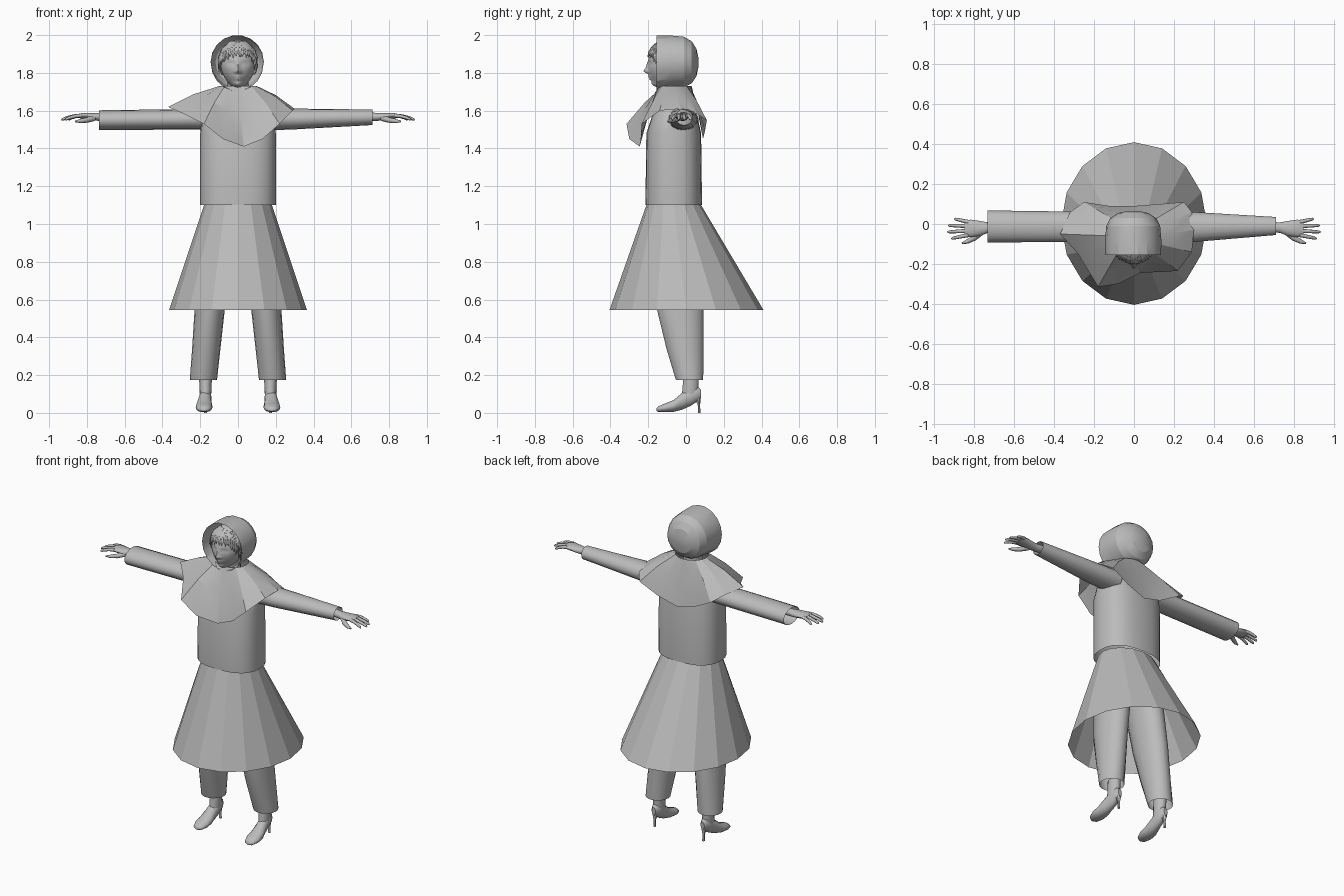
import bpy, bmesh, math, random
from mathutils import Vector as V

if "Cube" in bpy.data.objects:
    bpy.data.objects.remove(bpy.data.objects["Cube"])

grey = bpy.data.materials.new("plain grey")
grey.use_nodes = True
grey.diffuse_color = (0.5, 0.5, 0.5, 1)
grey.node_tree.nodes["Principled BSDF"].inputs["Base Color"].default_value = (0.5, 0.5, 0.5, 1)
random.seed(4)


def finish(name, bm, smooth=35, outward=True):
    if outward:
        bmesh.ops.recalc_face_normals(bm, faces=bm.faces)
    mesh = bpy.data.meshes.new(name)
    bm.to_mesh(mesh)
    bm.free()
    mesh.materials.append(grey)
    ob = bpy.data.objects.new(name, mesh)
    bpy.context.collection.objects.link(ob)
    if smooth:
        bpy.ops.object.select_all(action='DESELECT')
        ob.select_set(True)
        bpy.context.view_layer.objects.active = ob
        bpy.ops.object.shade_smooth_by_angle(angle=math.radians(smooth))
    return ob


def ring(center, u, v, n, power=2):
    """Superellipse of points around center; u and v are its half axes."""
    pts = []
    for i in range(n):
        t = 2 * math.pi * i / n
        c, s = math.cos(t), math.sin(t)
        c, s = (math.copysign(abs(k) ** (2 / power), k) for k in (c, s))
        pts.append(V(center) + V(u) * c + V(v) * s)
    return pts


def add_loft(bm, rings, caps=(False, False)):
    rows = [[bm.verts.new(p) for p in r] for r in rings]
    n = len(rows[0])
    for a, b in zip(rows, rows[1:]):
        for i in range(n):
            j = (i + 1) % n
            bm.faces.new((a[i], a[j], b[j], b[i]))
    for row, cap in zip((rows[0], rows[-1]), caps):
        if cap:
            bm.faces.new(row)


def loft(name, rings, caps=(False, False), smooth=35):
    bm = bmesh.new()
    add_loft(bm, rings, caps)
    return finish(name, bm, smooth)


def upright(x, y0, y1, z, rx, n=16, power=2):
    """Level ring spanning y0 to y1 in depth."""
    return ring((x, (y0 + y1) / 2, z), (rx, 0, 0), (0, (y1 - y0) / 2, 0), n, power)


def across(x, y, z, ry, rz, n=16):
    """Ring facing along x."""
    return ring((x, y, z), (0, ry, 0), (0, 0, rz), n)


def facing(x, y, z, rx, rz, n=16):
    """Ring facing along y."""
    return ring((x, y, z), (rx, 0, 0), (0, 0, rz), n)


def add_tube(bm, points, radii, n=8, flat=1.0):
    """Tapered closed tube along points, flattened across its second axis."""
    rings = []
    for i, p in enumerate(points):
        d = (points[min(i + 1, len(points) - 1)] - points[max(i - 1, 0)]).normalized()
        u = d.cross(V((0, 0, 1)))
        u = u.normalized() if u.length > 0.01 else V((1, 0, 0))
        w = u.cross(d)
        rings.append(ring(p, u * radii[i], w * radii[i] * flat, n))
    add_loft(bm, rings, (True, True))


# Skirt: open faceted cone
loft("skirt", [upright(0, -0.21, 0.08, 1.1, 0.18), upright(0, -0.405, 0.41, 0.545, 0.365)], smooth=0)

# Tunic body with shoulders tucked under the cape
loft("tunic", [upright(0, -0.215, 0.085, 1.1, 0.2, 24, 2.5),
               upright(0, -0.21, 0.08, 1.48, 0.2, 24, 2.5),
               upright(0, -0.18, 0.06, 1.57, 0.19, 24, 2.4),
               upright(0, -0.14, 0.02, 1.65, 0.11, 24)], (False, True))

# Shoulder cape with an uneven, draped hem
hem = [(0.30, -0.03, 1.61), (0.29, 0.06, 1.58), (0.25, 0.11, 1.55), (0.13, 0.10, 1.49),
       (0, 0.09, 1.45), (-0.12, 0.09, 1.48), (-0.25, 0.11, 1.55), (-0.32, 0.06, 1.6),
       (-0.37, -0.05, 1.62), (-0.28, -0.15, 1.58), (-0.18, -0.315, 1.53), (-0.08, -0.3, 1.45),
       (0.03, -0.245, 1.41), (0.13, -0.24, 1.45), (0.22, -0.235, 1.53), (0.29, -0.14, 1.6)]
neck_edge = upright(0, -0.15, 0.03, 1.73, 0.1)
drape = [a.lerp(V(b), 0.5) + V((0, 0, 0.012)) for a, b in zip(neck_edge, hem)]
loft("cape", [neck_edge, drape, hem], smooth=20)

# Hood: open in front, rounded behind
loft("hood", [facing(-0.004, *r, 18) for r in (
    (-0.155, 1.852, 0.14, 0.148), (-0.08, 1.858, 0.141, 0.142), (-0.01, 1.858, 0.135, 0.135),
    (0.03, 1.856, 0.115, 0.113), (0.055, 1.855, 0.075, 0.075), (0.066, 1.855, 0.025, 0.025))],
    (False, True), smooth=20)

# Head: sphere shaped into a face
bm = bmesh.new()
bmesh.ops.create_uvsphere(bm, u_segments=64, v_segments=48, radius=1)


def bump(x, z, cx, cz, sx, sz):
    return math.exp(-((x - cx) / sx) ** 2 - ((z - cz) / sz) ** 2)


for v in bm.verts:
    x, y, z = v.co
    jaw = 1 - 0.25 * max(0, -z) ** 1.5
    px, pz = x * 0.092 * jaw, z * 0.127
    py = y * 0.1 - 0.1
    if y < 0:
        ax = abs(px)
        py -= 0.024 * bump(ax, pz, 0, -0.033, 0.013, 0.013)      # nose tip
        py -= 0.011 * bump(ax, pz, 0, -0.008, 0.009, 0.025)      # nose bridge
        py -= 0.009 * bump(ax, pz, 0.013, -0.038, 0.008, 0.008)  # nostrils
        py += 0.010 * bump(ax, pz, 0.036, 0.006, 0.02, 0.011)    # eye sockets
        py -= 0.008 * bump(ax, pz, 0.036, 0.004, 0.012, 0.006)   # eyelids
        py -= 0.014 * bump(ax, pz, 0, -0.061, 0.022, 0.006)      # upper lip
        py -= 0.014 * bump(ax, pz, 0, -0.075, 0.018, 0.006)      # lower lip
        py -= 0.022 * bump(ax, pz, 0, -0.106, 0.028, 0.02)       # chin
    v.co = (px, py, 1.842 + pz)
finish("head", bm, 60)

# Hair: cap trimmed around the face, with loose fringe locks
bm = bmesh.new()
bmesh.ops.create_uvsphere(bm, u_segments=32, v_segments=24, radius=1)
for v in bm.verts:
    v.co = V((v.co.x * 0.1, v.co.y * 0.105 - 0.095, 1.85 + v.co.z * 0.125))
trim = [v for v in bm.verts if v.co.z < (1.91 if v.co.y < -0.12 else 1.78)]
bmesh.ops.delete(bm, geom=trim, context='VERTS')
for i in range(26):
    a = math.radians(-80 + 160 * i / 25)
    low = 1.885 + random.uniform(-0.012, 0.012) - 0.09 * abs(math.sin(a)) ** 4
    path = []
    for k in range(5):
        z = 1.966 + (low - 1.966) * k / 4
        h = min(0.97, abs(z - 1.85) / 0.125)
        r = math.sqrt(1 - h * h) + 0.04
        path.append(V((math.sin(a) * r * 0.1, -0.095 - math.cos(a) * r * 0.108, z)))
    path[-1].x += random.uniform(-0.008, 0.008)
    add_tube(bm, path, (0.006, 0.009, 0.009, 0.007, 0.002), 6, 0.7)
finish("hair", bm, 50)

# Neck
loft("neck", [upright(0, -0.13, -0.01, z, 0.055) for z in (1.6, 1.78)])

# Sleeves: a wide right one and a tapered left one
loft("right_sleeve", [across(-0.14, -0.015, 1.555, 0.075, 0.055),
                      across(-0.735, -0.012, 1.55, 0.08, 0.052)])
loft("left_sleeve", [across(0.14, -0.015, 1.555, 0.08, 0.06),
                     across(0.3, -0.015, 1.556, 0.075, 0.055),
                     across(0.712, -0.01, 1.565, 0.045, 0.041)])

for side, s in (("left", 1), ("right", -1)):
    # Hand: wrist and palm, four fingers and a thumb
    bm = bmesh.new()
    add_loft(bm, [across(s * x, y, z, ry, rz, 14) for x, y, z, ry, rz in (
        (0.66, -0.015, 1.57, 0.027, 0.024), (0.73, -0.018, 1.567, 0.026, 0.022),
        (0.77, -0.022, 1.568, 0.037, 0.02), (0.82, -0.022, 1.573, 0.044, 0.016),
        (0.85, -0.022, 1.572, 0.036, 0.01))], (True, True))
    for y, spread, tip in ((-0.055, -0.018, 0.915), (-0.034, -0.006, 0.935),
                           (-0.011, 0.004, 0.93), (0.01, 0.016, 0.9)):
        path = [V((s * (0.83 + (tip - 0.83) * t), y + spread * t, 1.574 - 0.022 * t * t))
                for t in (0, 0.35, 0.7, 0.93, 1)]
        add_tube(bm, path, (0.011, 0.0095, 0.0085, 0.007, 0.003))
    thumb = [V((s * x, y, z)) for x, y, z in ((0.765, -0.04, 1.56), (0.8, -0.07, 1.55),
                                              (0.835, -0.088, 1.545), (0.862, -0.097, 1.543))]
    add_tube(bm, thumb, (0.016, 0.014, 0.011, 0.004))
    finish(side + "_hand", bm, 50)

    # Trouser leg
    loft(side + "_trouser_leg", [upright(s * x, y0, y1, z, r, 18) for x, y0, y1, z, r in (
        (0.183, -0.055, 0.092, 0.175, 0.072), (0.168, -0.105, 0.095, 0.34, 0.075),
        (0.15, -0.155, 0.095, 0.545, 0.08), (0.115, -0.19, 0.085, 0.85, 0.088),
        (0.092, -0.19, 0.07, 1.06, 0.085))])

    # Ankle sunk into the high-heeled shoe
    x = s * 0.172
    loft(side + "_ankle", [upright(x, *r, 14) for r in (
        (-0.03, 0.065, 0.075, 0.028), (-0.02, 0.065, 0.12, 0.032), (-0.015, 0.07, 0.2, 0.034))],
        (True, True))
    # Shoe: toe to raised heel counter
    loft(side + "_shoe", [facing(x + s * dx, *r, 14) for dx, *r in (
        (0.008, -0.156, 0.017, 0.014, 0.008), (0.008, -0.145, 0.02, 0.031, 0.016),
        (0.008, -0.11, 0.027, 0.044, 0.024), (0.007, -0.065, 0.037, 0.043, 0.032),
        (0.004, -0.02, 0.062, 0.035, 0.046), (0, 0.025, 0.086, 0.031, 0.05),
        (0, 0.06, 0.1, 0.027, 0.04), (0, 0.08, 0.1, 0.013, 0.024))], (True, True), 50)
    loft(side + "_heel", [upright(x, *r, 10) for r in (
        (0.062, 0.077, 0, 0.008), (0.062, 0.075, 0.04, 0.007), (0.04, 0.08, 0.09, 0.02))],
        (True, True))
